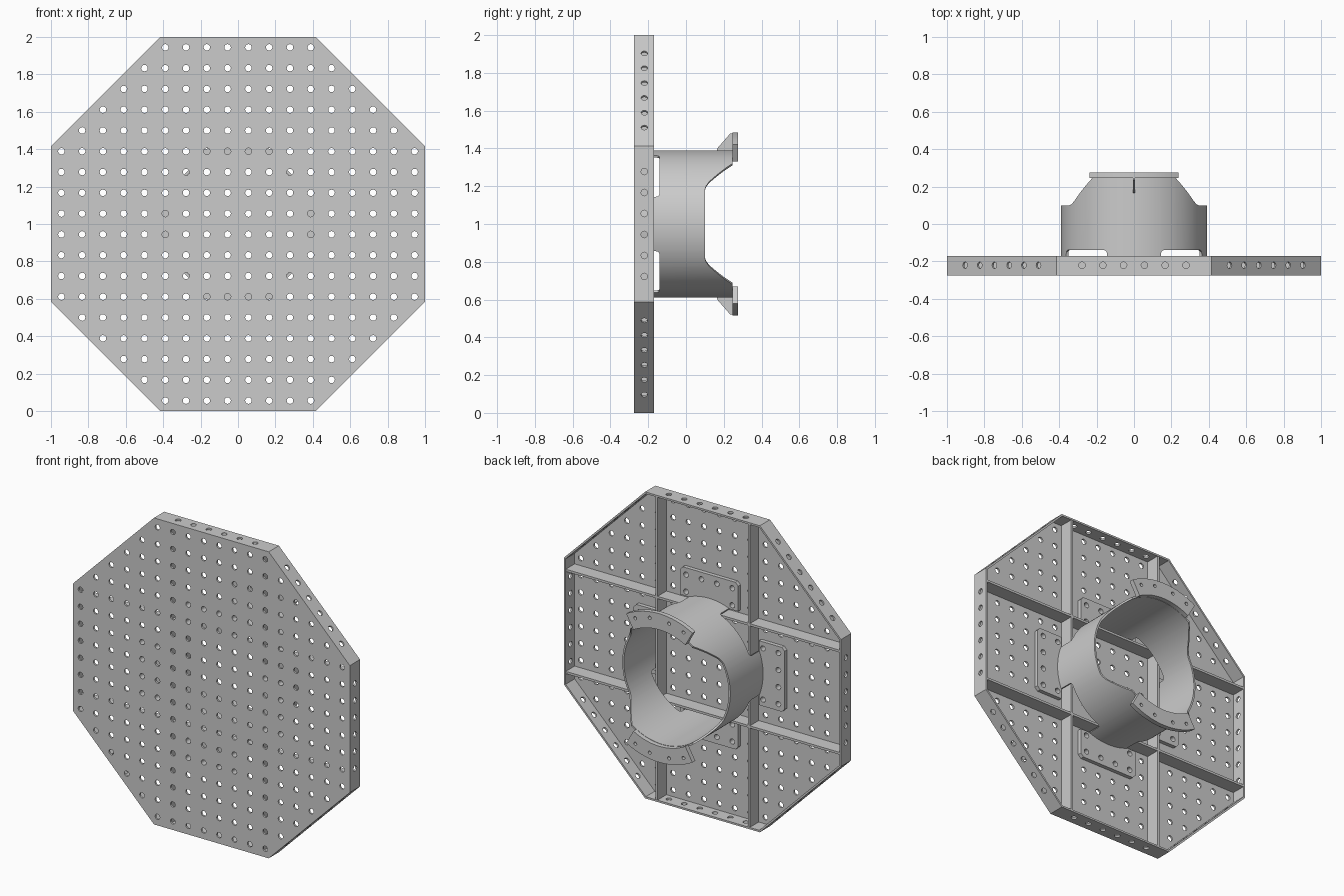
import bpy, bmesh
from math import pi, sin, cos, radians, tan
from mathutils import Matrix

if "Cube" in bpy.data.objects:
    bpy.data.objects.remove(bpy.data.objects["Cube"])

PITCH = 1 / 9           # hole spacing
HOLE = 0.0175
CENTRE = Matrix.Translation((0, 0, 1))
FACING = Matrix.Rotation(pi / 2, 4, 'X')      # local XY -> world XZ


def spin(deg):
    return CENTRE @ Matrix.Rotation(radians(deg), 4, 'Y')


def move(x, y, z):
    return Matrix.Translation((x, y, z))


def finish(ob):
    bpy.ops.object.select_all(action='DESELECT')
    ob.select_set(True)
    bpy.context.view_layer.objects.active = ob
    if ob.type == 'CURVE':
        bpy.ops.object.convert(target='MESH')
        ob = bpy.context.object
    bm = bmesh.new()
    bm.from_mesh(ob.data)
    bmesh.ops.remove_doubles(bm, verts=bm.verts, dist=1e-5)
    bmesh.ops.recalc_face_normals(bm, faces=bm.faces)
    bm.to_mesh(ob.data)
    bm.free()
    bpy.ops.object.shade_smooth_by_angle(angle=radians(31))
    return ob


def panel(name, outline, holes, thick, matrix, radius=HOLE):
    """Flat sheet with round holes, centred on its local XY plane."""
    cu = bpy.data.curves.new(name, 'CURVE')
    cu.dimensions = '2D'
    cu.fill_mode = 'BOTH'
    cu.extrude = thick / 2
    loops = [outline]
    for hx, hy in holes:
        loops.append([(hx + radius * cos(i * pi / 6), hy + radius * sin(i * pi / 6)) for i in range(12)])
    for loop in loops:
        sp = cu.splines.new('POLY')
        sp.points.add(len(loop) - 1)
        for p, (x, y) in zip(sp.points, loop):
            p.co = (x, y, 0, 1)
        sp.use_cyclic_u = True
    ob = bpy.data.objects.new(name, cu)
    bpy.context.collection.objects.link(ob)
    ob.matrix_world = matrix
    return finish(ob)


def rect(x0, x1, y0, y1):
    return [(x0, y0), (x1, y0), (x1, y1), (x0, y1)]


# Octagonal perforated front plate
half = tan(pi / 8)
octagon = [(cos(radians(a)) / cos(pi / 8), sin(radians(a)) / cos(pi / 8))
           for a in [22.5 + 45 * k for k in range(8)]]
steps = [(i - 8.5) * PITCH for i in range(18)]
grid = [(x, z) for x in steps for z in steps if abs(x) + abs(z) < 1.36]
panel("front_plate", octagon, grid, 0.012, CENTRE @ move(0, -0.269, 0) @ FACING)

# Perforated rim walls
rim_holes = [((i - 2.5) * PITCH, -0.004) for i in range(6)]
for k in range(8):
    panel("rim_wall", rect(-half, half, -0.0465, 0.0465), rim_holes, 0.012,
          spin(45 * k) @ move(0, -0.2165, 0.994))

# Crossing stiffener ribs
for k in range(4):
    panel("stiffener_rib", rect(-0.988, 0.988, -0.0455, 0.0455), [], 0.015,
          spin(90 * k) @ move(0, -0.2175, 1 / 3))

# Mounting pads at the foot of the hub
pad = [(-0.21, 0.36), (0.21, 0.36), (0.21, 0.525), (0.19, 0.545), (-0.19, 0.545), (-0.21, 0.525)]
pad_holes = [((i - 1.5) * PITCH, 4.5 * PITCH) for i in range(4)]
pad_holes += [(s * 1.5 * PITCH, 3.5 * PITCH) for s in (-1, 1)]
for k in range(4):
    panel("mounting_pad", pad, pad_holes, 0.025,
          spin(90 * k) @ move(0, -0.2505, 0) @ FACING)

# Hub tube: lower slots clear the ribs, upper edge rises into two lobes
LOW = [(0, -0.263), (21.5, -0.263), (21.6, -0.16), (22.3, -0.146), (24, -0.14), (45, -0.14)]
HIGH = [(0, 0.1), (28, 0.1), (31, 0.106), (35, 0.122), (55, 0.245), (90, 0.245)]


def interp(table, a):
    for (a0, v0), (a1, v1) in zip(table, table[1:]):
        if a <= a1 + 1e-6:
            return v0 + (v1 - v0) * (a - a0) / (a1 - a0)
    return table[-1][1]


quarter = set(range(0, 91, 3)) | {a for a, _ in HIGH} | {a for a, _ in LOW} | {90 - a for a, _ in LOW}
angles = sorted({round(v, 3) for a in quarter for v in (a, 180 - a, 180 + a, (360 - a) % 360)})
bm = bmesh.new()
columns = []
for t in angles:
    a = min(t % 180, 180 - t % 180)
    lo, hi = interp(LOW, min(a, 90 - a)), interp(HIGH, a)
    c, s = cos(radians(t)), sin(radians(t))
    columns.append([bm.verts.new((r * c, y, 1 + r * s))
                    for r, y in ((0.39, lo), (0.39, hi), (0.378, hi), (0.378, lo))])
for i, col in enumerate(columns):
    nxt = columns[(i + 1) % len(columns)]
    for j in range(4):
        bm.faces.new((col[j], nxt[j], nxt[(j + 1) % 4], col[(j + 1) % 4]))
me = bpy.data.meshes.new("hub_tube")
bm.to_mesh(me)
bm.free()
hub = bpy.data.objects.new("hub_tube", me)
bpy.context.collection.objects.link(hub)
finish(hub)

# Arc flanges on the lobes, each with a small gusset
sweep = [radians(60.5 + 59 * i / 20) for i in range(21)]
arc = [(0.485 * cos(a), 0.485 * sin(a)) for a in sweep]
arc += [(0.38 * cos(a), 0.38 * sin(a)) for a in reversed(sweep)]
bolts = [(0.445 * sin(radians(a)), 0.445 * cos(radians(a))) for a in (-23, -9, 9, 23)]
gusset = [(0.165, 0.385), (0.246, 0.385), (0.246, 0.48), (0.235, 0.48), (0.165, 0.4)]
for k in range(2):
    panel("arc_flange", arc, bolts, 0.03, spin(180 * k) @ move(0, 0.26, 0) @ FACING, 0.011)
    panel("flange_gusset", gusset, [], 0.01,
          spin(180 * k) @ Matrix.Rotation(pi / 2, 4, 'Z') @ FACING)
